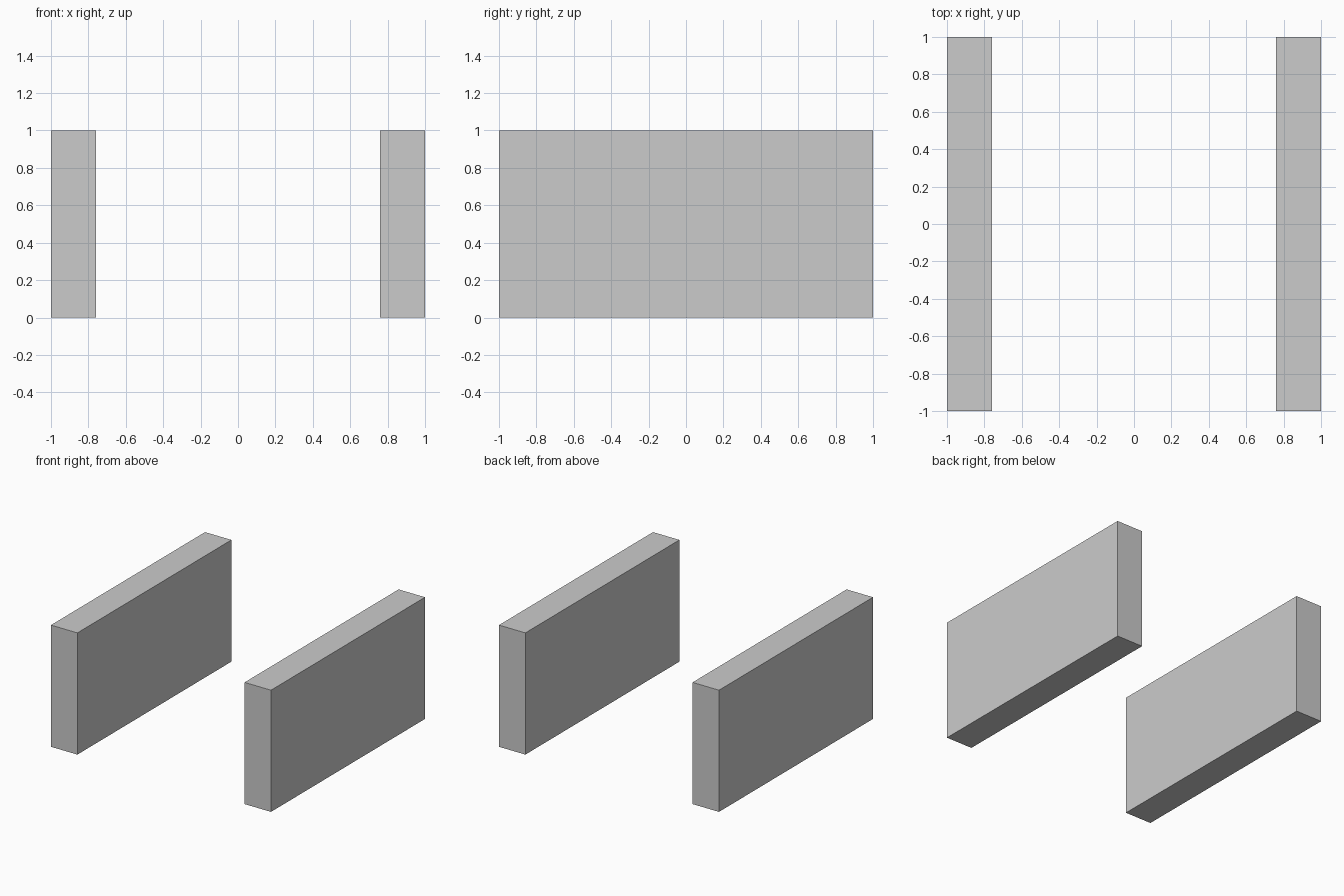
import bpy

if "Cube" in bpy.data.objects:
    bpy.data.objects.remove(bpy.data.objects["Cube"])

THICKNESS, LENGTH, HEIGHT = 0.24, 2.0, 1.0


def slab(name, x):
    bpy.ops.mesh.primitive_cube_add(size=1, location=(x, 0, HEIGHT / 2))
    obj = bpy.context.object
    obj.name = name
    obj.scale = (THICKNESS, LENGTH, HEIGHT)
    bpy.ops.object.transform_apply(location=False, rotation=False, scale=True)
    return obj


# Two parallel upright walls, flush with the outer sides
for name, side in (("left_wall", -1), ("right_wall", 1)):
    slab(name, side * (1 - THICKNESS / 2))
